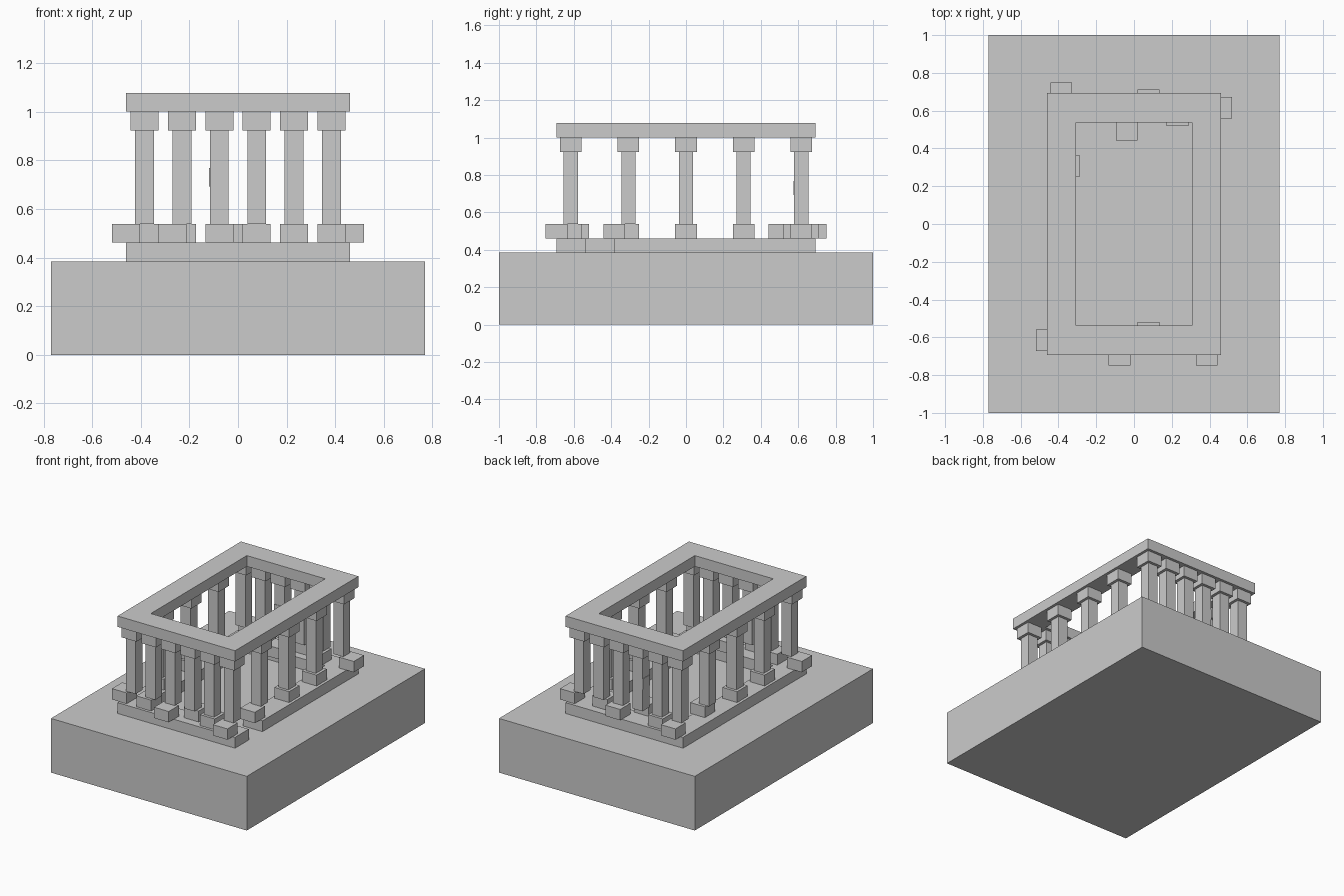
import bpy, bmesh

if "Cube" in bpy.data.objects:
    bpy.data.objects.remove(bpy.data.objects["Cube"])

U = 1 / 13  # building unit

stone = bpy.data.materials.new("grey stone")
stone.diffuse_color = (0.6, 0.6, 0.6, 1)
stone.use_nodes = True
stone.node_tree.nodes["Principled BSDF"].inputs["Base Color"].default_value = stone.diffuse_color


def boxes(name, items):
    """One object from boxes given as (x0, x1, y0, y1, z0, z1)."""
    bm = bmesh.new()
    for x0, x1, y0, y1, z0, z1 in items:
        for v in bmesh.ops.create_cube(bm, size=1)["verts"]:
            v.co = (x1 if v.co.x > 0 else x0,
                    y1 if v.co.y > 0 else y0,
                    z1 if v.co.z > 0 else z0)
    me = bpy.data.meshes.new(name)
    bm.to_mesh(me)
    bm.free()
    me.materials.append(stone)
    ob = bpy.data.objects.new(name, me)
    bpy.context.collection.objects.link(ob)
    return ob


def square(x, y, half, z0, z1):
    return (x - half, x + half, y - half, y + half, z0, z1)


def outline(name, z0, z1, gap=None):
    """Rectangular ring two units wide, optional gap in the right side."""
    ox, oy, ix, iy = 6 * U, 9 * U, 4 * U, 7 * U
    parts = [(-ox, ox, -oy, -iy, z0, z1), (-ox, ox, iy, oy, z0, z1),
             (-ox, -ix, -iy, iy, z0, z1),
             (ix, ox, gap if gap is not None else -iy, iy, z0, z1)]
    boxes(name, parts)


# heights of the stacked layers
Z0, Z1, Z2, Z3, Z4, Z5 = [n * U for n in (5, 6, 7, 12, 13, 14)]

# podium, foundation ring (one slab missing) and top beam ring
boxes("podium", [(-10 * U, 10 * U, -1, 1, 0, Z0)])
outline("foundation_ring", Z0, Z1, gap=-5 * U)
outline("top_beam_ring", Z4, Z5)

# column grid positions, in units
spots = [(x, y) for y in (-8, 8) for x in (-5, -3, -1, 1, 3, 5)]
spots += [(x, y) for x in (-5, 5) for y in (-4, 0, 4)]

# foot blocks that have slipped out of place: offset in units
slips = {(-5, -8): (-1, 0), (-3, -8): (-.5, 0), (-1, -8): (0, -1),
         (1, -8): (0, .5), (5, -8): (0, -1),
         (-5, 8): (0, 1), (-1, 8): (.5, -1.5), (1, 8): (0, .5),
         (3, 8): (0, -.5), (5, 8): (1, 0),
         (-5, 4): (.5, 0), (5, -4): (0, -1)}

for x, y in spots:
    dx, dy = slips.get((x, y), (0, 0))
    boxes("column_foot", [square((x + dx) * U, (y + dy) * U, .75 * U, Z1, Z2)])
    boxes("column_shaft", [square(x * U, y * U, .5 * U, Z2, Z3)])
    boxes("column_capital", [square(x * U, y * U, .75 * U, Z3, Z4)])

# slightly shifted stone in one back column
boxes("shifted_stone", [square(-U - .003, 8 * U - .003, .5 * U, 9 * U, 10 * U)])
